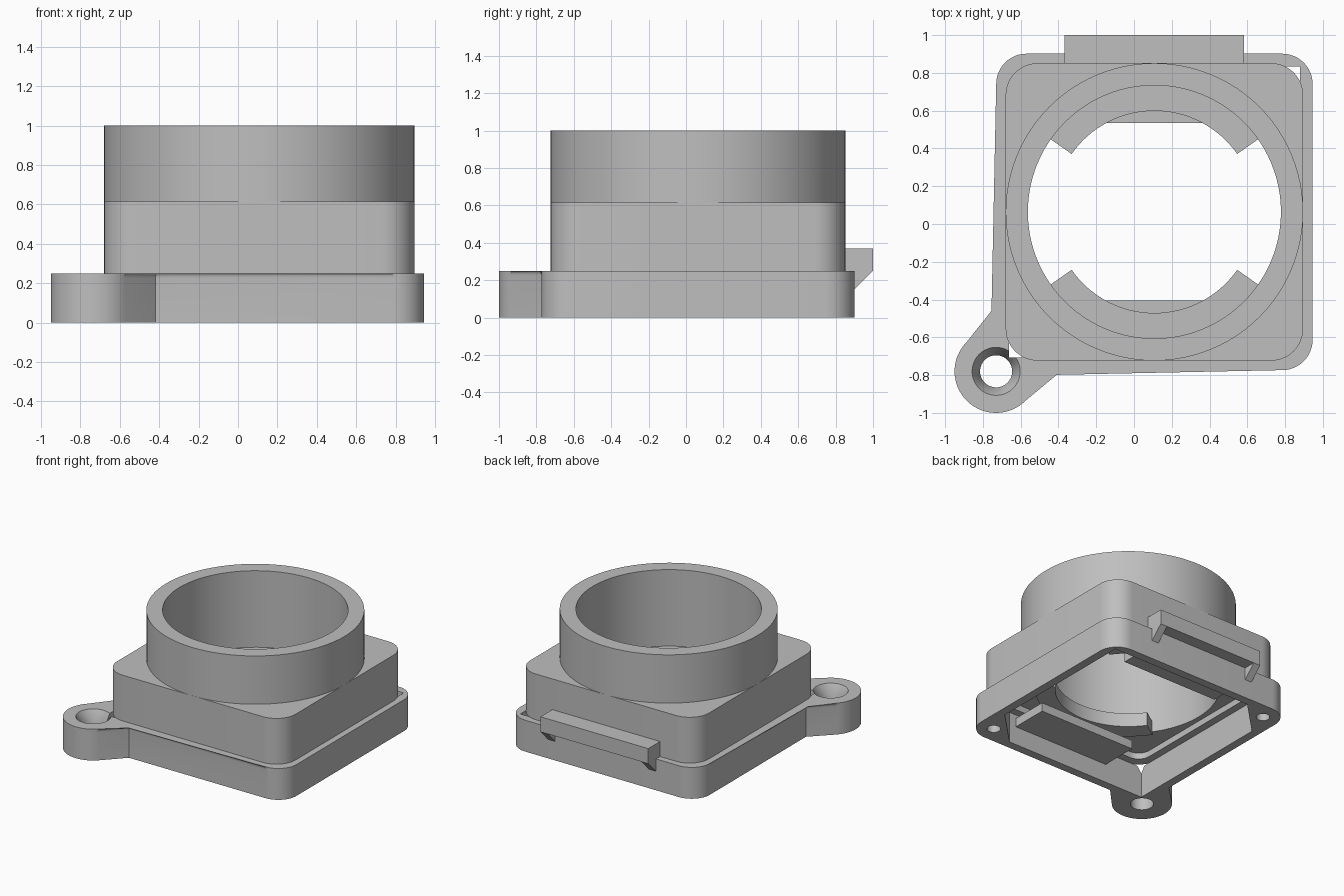
import bpy, bmesh
from math import cos, sin, radians

cube = bpy.data.objects.get("Cube")
if cube:
    bpy.data.objects.remove(cube, do_unlink=True)

CX, CY = 0.108, 0.064        # axis of the round opening
PLATE_TOP, SHOULDER, TOP = 0.25, 0.615, 1.0
BORE = 0.67

grey = bpy.data.materials.new("plain grey")
grey.use_nodes = True
grey.diffuse_color = (0.52, 0.52, 0.52, 1)
grey.node_tree.nodes["Principled BSDF"].inputs["Base Color"].default_value = grey.diffuse_color


def arc(x, y, r, a0, a1, n=12):
    angles = [radians(a0 + (a1 - a0) * i / n) for i in range(n + 1)]
    return [(x + r * cos(a), y + r * sin(a)) for a in angles]


def circle(x, y, r, n=96):
    return arc(x, y, r, 0, 360, n)[:-1]


def rounded_square(half, radii, n=12):
    """Outline from the lower right corner, counter-clockwise."""
    pts = []
    for i, (sx, sy) in enumerate([(1, -1), (1, 1), (-1, 1), (-1, -1)]):
        r = radii[i]
        x, y = CX + sx * (half - r), CY + sy * (half - r)
        pts += arc(x, y, r, 90 * i - 90, 90 * i, n) if r else [(x, y)]
    return pts


def box_outline(x0, x1, y0, y1):
    return [(x0, y0), (x1, y0), (x1, y1), (x0, y1)]


def finish(bm, name):
    bmesh.ops.recalc_face_normals(bm, faces=bm.faces)
    mesh = bpy.data.meshes.new(name)
    bm.to_mesh(mesh)
    bm.free()
    ob = bpy.data.objects.new(name, mesh)
    bpy.context.collection.objects.link(ob)
    mesh.materials.append(grey)
    return ob


def prism(name, outline, z0, z1, top_round=0.0, top_scale=None):
    """Extrude an outline; optionally round its top rim or widen the top."""
    bm = bmesh.new()
    low = [bm.verts.new((x, y, z0)) for x, y in outline]
    wide = top_scale or outline
    high = [bm.verts.new((x, y, z1)) for x, y in wide]
    bm.faces.new(low[::-1])
    cap = bm.faces.new(high)
    for i in range(len(low)):
        j = (i + 1) % len(low)
        bm.faces.new((low[i], low[j], high[j], high[i]))
    if top_round:
        bmesh.ops.bevel(bm, geom=list(cap.edges), offset=top_round,
                        segments=4, profile=0.5, affect='EDGES')
    return finish(bm, name)


def cut(ob, *cutters):
    for c in cutters:
        c.hide_render = True
        mod = ob.modifiers.new("cut", 'BOOLEAN')
        mod.operation, mod.solver, mod.object = 'DIFFERENCE', 'EXACT', c
        bpy.context.view_layer.objects.active = ob
        bpy.ops.object.modifier_apply(modifier=mod.name)
        bpy.data.objects.remove(c, do_unlink=True)


# Base frame with the screw lug in one corner
half = 0.8375
lx, ly = -0.73, -0.78
outline = rounded_square(half, (0.16, 0.16, 0.16, 0))[:-1]
outline += [(CX - half, -0.47)] + arc(lx, ly, 0.22, 135, 315, 32) + [(-0.42, CY - half)]
base = prism("base_frame", outline, 0, PLATE_TOP, 0.025)
cut(base,
    prism("cavity_cutter", rounded_square(0.77, (0.28, 0, 0.28, 0), 1), -0.1, 0.4),
    prism("lug_hole_cutter", circle(lx, ly, 0.085, 40), -0.1, 0.4),
    prism("lug_sink_cutter", circle(lx, ly, 0.085, 40), 0.17, 0.255,
          top_scale=circle(lx, ly, 0.13, 40)))
for s in (1, -1):
    cut(base, prism("pin_hole_cutter", circle(CX + s * 0.7, CY - s * 0.7, 0.05, 24), -0.1, 0.2))

# Square housing above the frame
housing = prism("housing", rounded_square(0.7875, (0.17,) * 4), PLATE_TOP, SHOULDER)
cut(housing,
    prism("recess_cutter", rounded_square(0.71, (0.1,) * 4), 0.1, 0.3),
    prism("bore_cutter", circle(CX, CY, BORE), 0.1, 1.2))

# Round collar
collar = prism("collar", circle(CX, CY, 0.7875), SHOULDER, TOP, 0.02)
cut(collar, prism("collar_cutter", circle(CX, CY, BORE), 0.3, 1.2))

# Curved ledges in the bore and flat shelves under them
parts = [base, housing, collar]
for side, start in (("back", 35), ("front", 215)):
    sector = arc(CX, CY, BORE + 0.01, start, start + 110, 32)
    sector += arc(CX, CY, 0.535, start + 110, start, 32)
    parts.append(prism(side + "_ledge", sector, 0.28, 0.39))
    s = 1 if side == "back" else -1
    ys = sorted((CY + s * 0.47, CY + s * 0.79))
    prism(side + "_shelf", box_outline(CX - 0.43, CX + 0.43, *ys), 0.15, 0.22)

# Catch bar on the back with a gusset under each end
prism("catch_bar", box_outline(CX - 0.475, CX + 0.475, 0.84, 1.0), PLATE_TOP, 0.37)
for side, s in (("left", 1), ("right", -1)):
    bm = bmesh.new()
    ends = []
    for x in (CX + s * 0.475, CX + s * 0.415):
        ends.append([bm.verts.new((x, y, z)) for y, z in
                     ((0.89, 0.14), (1.0, PLATE_TOP), (0.89, PLATE_TOP))])
    bm.faces.new(ends[0])
    bm.faces.new(ends[1][::-1])
    for i in range(3):
        j = (i + 1) % 3
        bm.faces.new((ends[0][i], ends[0][j], ends[1][j], ends[1][i]))
    finish(bm, side + "_catch_gusset")

# Smooth the rounded parts, keep hard edges sharp
bpy.ops.object.select_all(action='DESELECT')
for ob in parts:
    ob.select_set(True)
bpy.context.view_layer.objects.active = base
bpy.ops.object.shade_smooth_by_angle(angle=radians(30))
